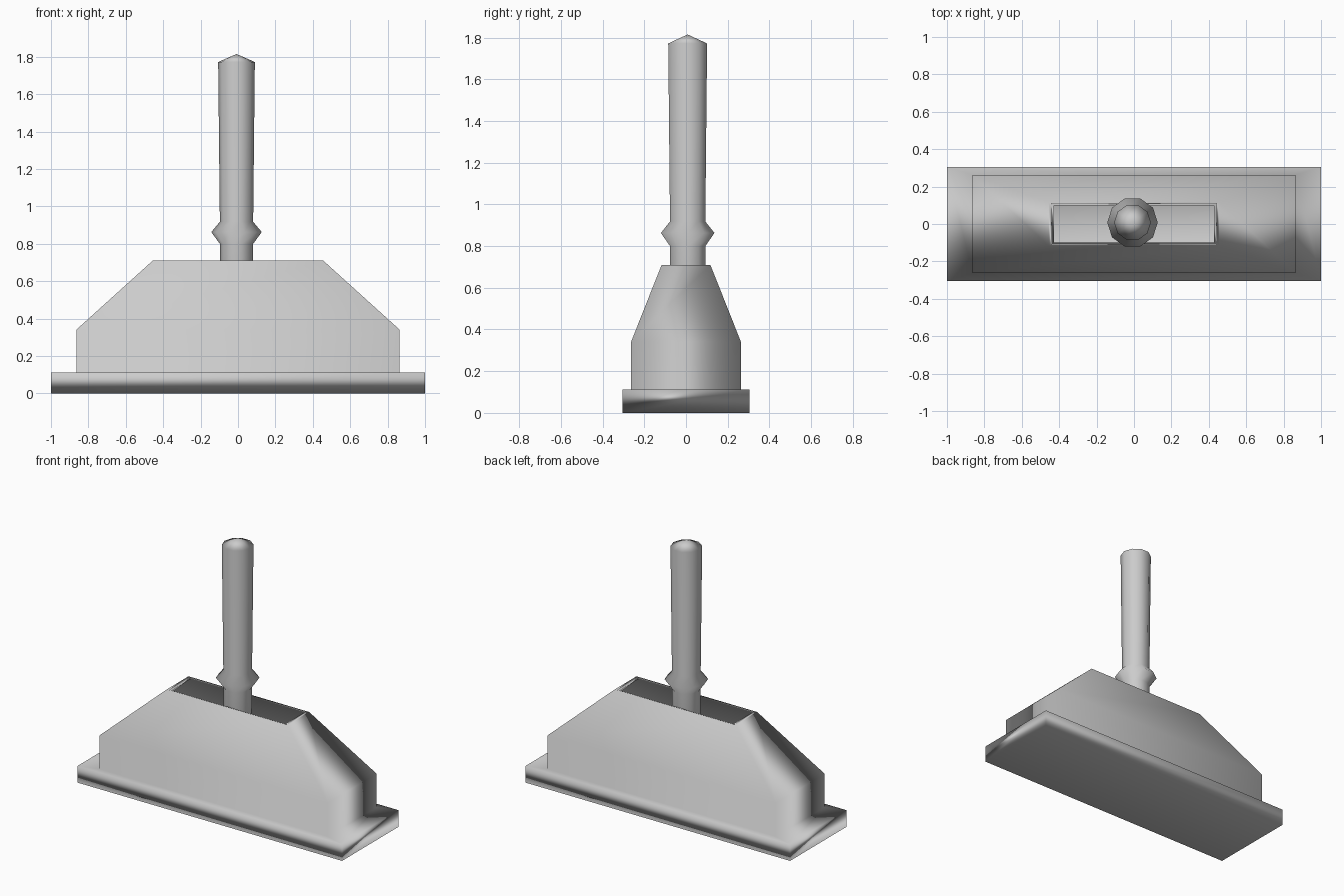
import bpy, bmesh, math

cube = bpy.data.objects.get("Cube")
if cube:
    bpy.data.objects.remove(cube)

grey = bpy.data.materials.new("light_grey")
grey.use_nodes = True
grey.diffuse_color = (0.6, 0.6, 0.6, 1)
grey.node_tree.nodes["Principled BSDF"].inputs["Base Color"].default_value = (0.6, 0.6, 0.6, 1)


def rectangle(half_x, half_y, z):
    return [(sx * half_x, sy * half_y, z) for sx, sy in ((-1, -1), (1, -1), (1, 1), (-1, 1))]


def circle(radius, z, sides=10):
    step = math.tau / sides
    return [(radius * math.cos(i * step), radius * math.sin(i * step), z) for i in range(sides)]


def loft(name, rings, location=(0, 0, 0)):
    """Bridge closed rings in order, cap both ends and shade softly."""
    bm = bmesh.new()
    loops = [[bm.verts.new(p) for p in ring] for ring in rings]
    bm.faces.new(loops[0][::-1])
    for low, high in zip(loops, loops[1:]):
        for i in range(len(low)):
            j = (i + 1) % len(low)
            bm.faces.new((low[i], low[j], high[j], high[i]))
    bm.faces.new(loops[-1])
    bmesh.ops.remove_doubles(bm, verts=bm.verts, dist=0.0005)
    bmesh.ops.recalc_face_normals(bm, faces=bm.faces)
    for face in bm.faces:
        face.smooth = True
    mesh = bpy.data.meshes.new(name)
    bm.to_mesh(mesh)
    bm.free()
    mesh.materials.append(grey)
    obj = bpy.data.objects.new(name, mesh)
    obj.location = location
    bpy.context.collection.objects.link(obj)
    # Large faces dominate the soft shading
    weighted = obj.modifiers.new("area_shading", 'WEIGHTED_NORMAL')
    weighted.mode = 'FACE_AREA'
    return obj


# Flanged foot and hollow tapering housing: outside up, then inside down
loft("housing", [rectangle(*r) for r in (
    (1.0, 0.305, 0.0), (1.0, 0.305, 0.113),     # foot flange
    (0.863, 0.263, 0.113), (0.863, 0.263, 0.342),  # upright walls
    (0.456, 0.117, 0.71), (0.428, 0.1, 0.705),  # sloping walls and open rim
    (0.843, 0.245, 0.332), (0.843, 0.245, 0.03),  # inner walls
)])

# Ten-sided handle with a pointed collar and a low conical cap
loft("handle", [circle(*r) for r in (
    (0.089, 0.03), (0.089, 0.8), (0.135, 0.863), (0.089, 0.918),
    (0.098, 1.772), (0.0001, 1.815),
)], location=(-0.008, 0.008, 0))
